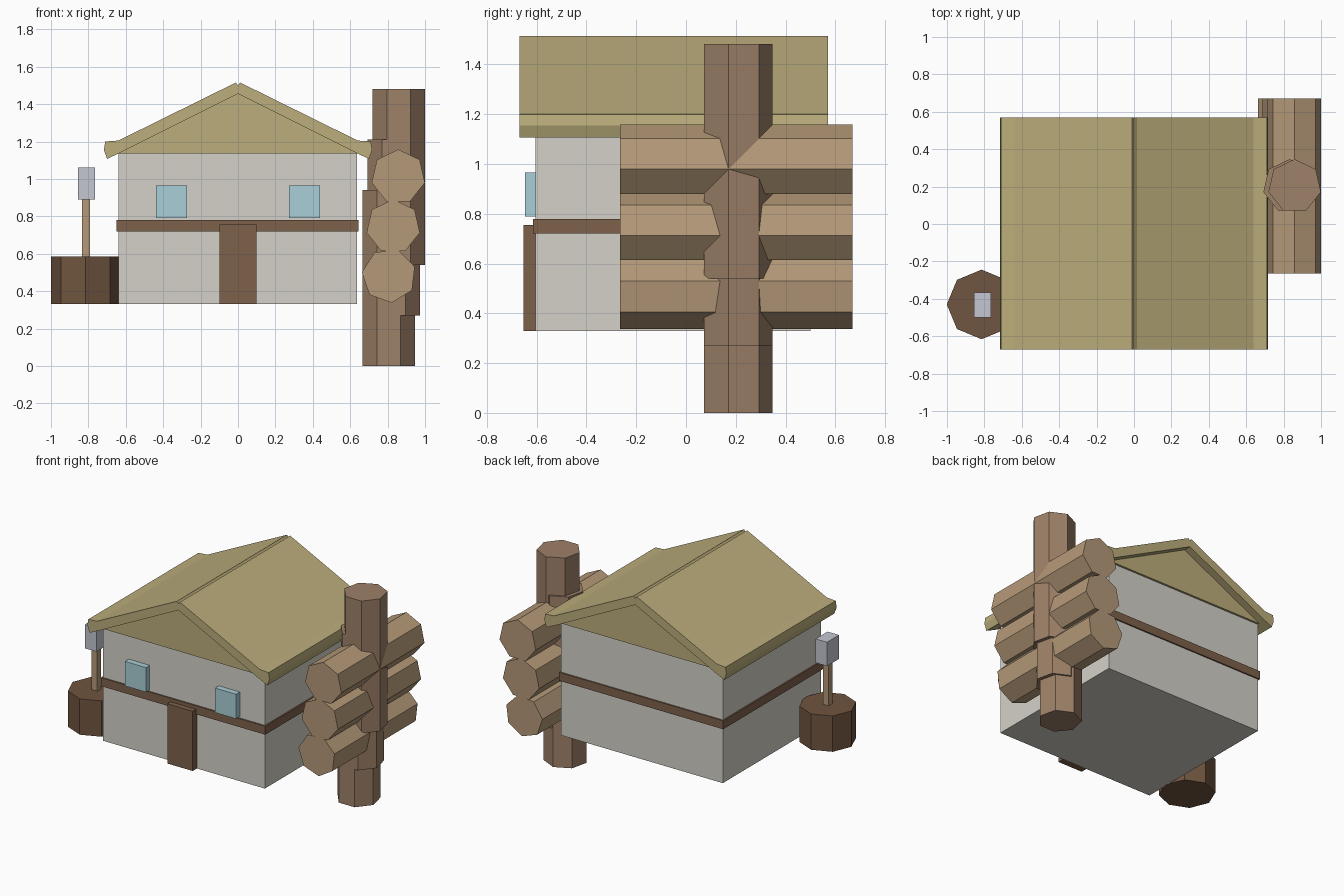
import bpy, bmesh
from math import radians, cos, sin

if "Cube" in bpy.data.objects:
    bpy.data.objects.remove(bpy.data.objects["Cube"])

def material(name, r, g, b):
    m = bpy.data.materials.new(name)
    m.diffuse_color = (r, g, b, 1)
    m.use_nodes = True
    m.node_tree.nodes["Principled BSDF"].inputs["Base Color"].default_value = m.diffuse_color
    return m

PLASTER = material("plaster", 0.66, 0.64, 0.58)
THATCH = material("thatch", 0.50, 0.42, 0.20)
DARK = material("dark_wood", 0.16, 0.09, 0.05)
TRIM = material("trim_wood", 0.21, 0.12, 0.07)
LOG = material("log_wood", 0.46, 0.32, 0.19)
POST = material("post_wood", 0.34, 0.22, 0.14)
GLASS = material("glass", 0.40, 0.62, 0.68)
METAL = material("pale_metal", 0.55, 0.57, 0.65)

def prism(name, profile, axis, lo, hi, mat):
    """Extrude a closed 2D profile along y (profile is x,z) or z (profile is x,y)."""
    put = (lambda a, b, t: (a, t, b)) if axis == "y" else (lambda a, b, t: (a, b, t))
    bm = bmesh.new()
    face = bm.faces.new([bm.verts.new(put(a, b, lo)) for a, b in profile])
    out = bmesh.ops.extrude_face_region(bm, geom=[face])
    for v in out["geom"]:
        if isinstance(v, bmesh.types.BMVert):
            v.co = put(v.co.x, v.co.z if axis == "y" else v.co.y, hi)
    bmesh.ops.recalc_face_normals(bm, faces=bm.faces)
    me = bpy.data.meshes.new(name)
    bm.to_mesh(me)
    bm.free()
    me.materials.append(mat)
    ob = bpy.data.objects.new(name, me)
    bpy.context.collection.objects.link(ob)
    return ob

def box(name, x0, x1, y0, y1, z0, z1, mat):
    return prism(name, [(x0, y0), (x1, y0), (x1, y1), (x0, y1)], "z", z0, z1, mat)

def ngon(cx, cy, r, n, start):
    return [(cx + r * cos(radians(start + 360 * i / n)),
             cy + r * sin(radians(start + 360 * i / n))) for i in range(n)]

# House walls and the wooden belt around them
box("walls", -0.64, 0.635, -0.605, 0.50, 0.33, 1.15, PLASTER)
box("belt", -0.65, 0.645, -0.615, 0.51, 0.72, 0.78, TRIM)

# Gable block and the two roof slopes with thick eaves
prism("gable", [(-0.66, 1.135), (0.66, 1.135), (0, 1.48)], "y", -0.62, 0.515, THATCH)
slope = [(0, 1.455), (0, 1.50), (0.012, 1.515), (0.64, 1.205), (0.71, 1.20),
         (0.717, 1.155), (0.70, 1.107), (0.63, 1.14)]
for side, s in (("right", 1), ("left", -1)):
    prism("roof_" + side, [(s * x, z) for x, z in slope], "y", -0.67, 0.57, THATCH)

# Door and windows
box("door", -0.10, 0.10, -0.652, -0.60, 0.33, 0.755, TRIM)
for side, x in (("left", -0.355), ("right", 0.355)):
    box("window_" + side, x - 0.083, x + 0.083, -0.647, -0.60, 0.79, 0.965, GLASS)

# Barrel with a lamp on a stick
prism("barrel", ngon(-0.815, -0.43, 0.186, 8, 0), "z", 0.33, 0.585, DARK)
box("lamp_stick", -0.835, -0.79, -0.455, -0.41, 0.58, 0.90, LOG)
box("lamp_head", -0.855, -0.765, -0.50, -0.365, 0.89, 1.06, METAL)

# Stacked horizontal logs
for i, (x, z, turn) in enumerate([(0.807, 0.483, -84), (0.83, 0.745, 90), (0.857, 1.012, 90)]):
    prism(f"log_{i + 1}", ngon(x, z, 0.146, 7, turn), "y", -0.265, 0.67, LOG)

# Upright post made of three overlapping, stepped logs
for i in range(3):
    z = 0.27 * i
    prism(f"post_{i + 1}", ngon(0.805 + 0.027 * i, 0.203, 0.144, 7, 90), "z", z, z + 0.942, POST)
